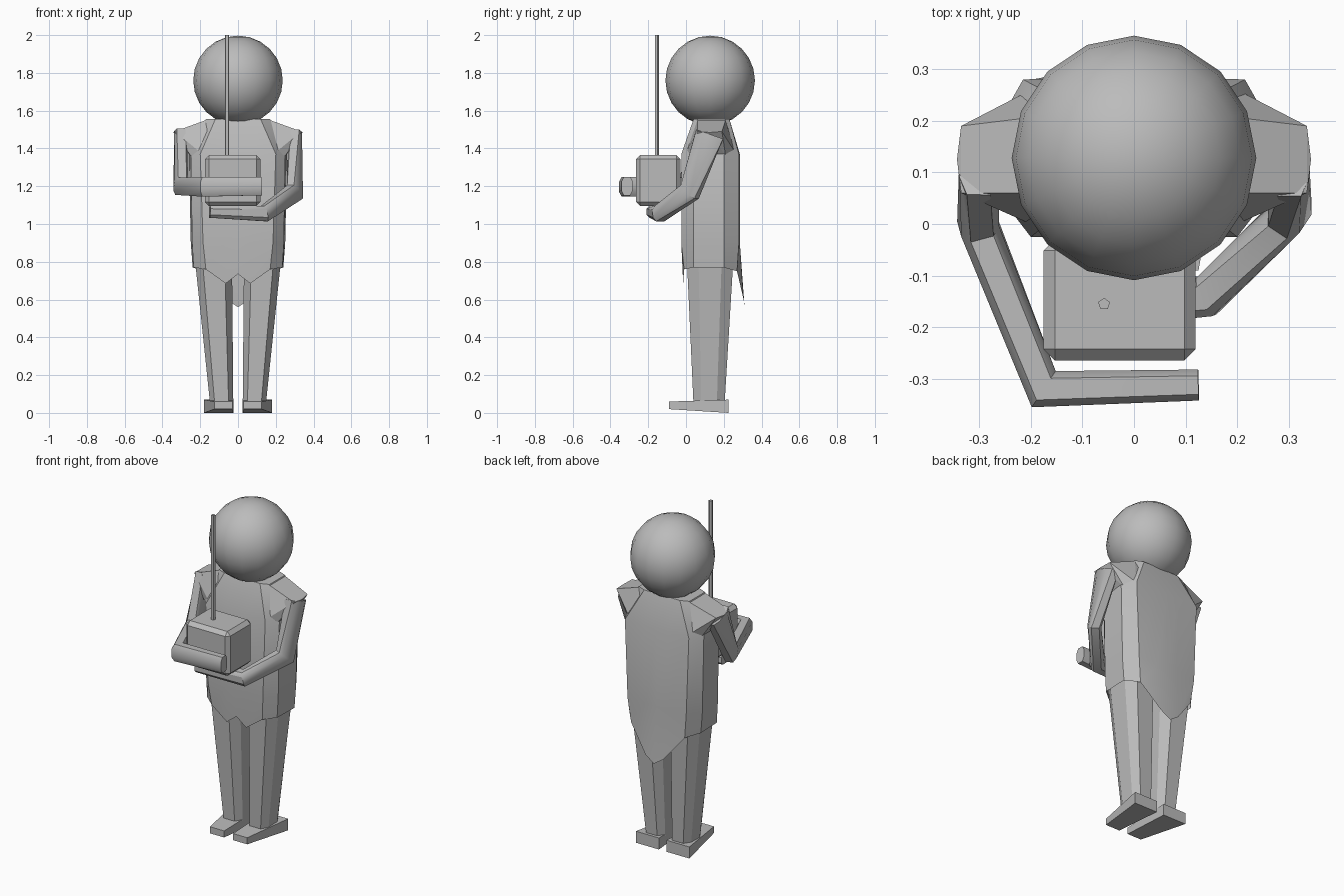
import bpy, bmesh, math
from mathutils import Vector

cube = bpy.data.objects.get("Cube")
if cube:
    bpy.data.objects.remove(cube, do_unlink=True)

grey = bpy.data.materials.new("plain grey")
grey.use_nodes = True
COLOR = (0.5, 0.5, 0.5, 1)
grey.diffuse_color = COLOR
grey.node_tree.nodes["Principled BSDF"].inputs["Base Color"].default_value = COLOR


def finish(name, bm, smooth=30):
    """Turn a bmesh into a shaded object."""
    bmesh.ops.recalc_face_normals(bm, faces=bm.faces)
    mesh = bpy.data.meshes.new(name)
    bm.to_mesh(mesh)
    bm.free()
    mesh.materials.append(grey)
    obj = bpy.data.objects.new(name, mesh)
    bpy.context.collection.objects.link(obj)
    bpy.ops.object.select_all(action="DESELECT")
    obj.select_set(True)
    bpy.context.view_layer.objects.active = obj
    if smooth:
        bpy.ops.object.shade_smooth_by_angle(angle=math.radians(smooth))
    return obj


def loft(name, rings, cap_start=True, cap_end=True, smooth=30):
    """Skin closed rings that share a point count."""
    bm = bmesh.new()
    loops = [[bm.verts.new(p) for p in ring] for ring in rings]
    n = len(loops[0])
    for a, b in zip(loops, loops[1:]):
        for i in range(n):
            j = (i + 1) % n
            bm.faces.new((a[i], a[j], b[j], b[i]))
    if cap_start:
        bm.faces.new(loops[0])
    if cap_end:
        bm.faces.new(loops[-1])
    return finish(name, bm, smooth)


def hull(name, points, smooth=0):
    bm = bmesh.new()
    verts = [bm.verts.new(p) for p in points]
    bmesh.ops.convex_hull(bm, input=verts)
    return finish(name, bm, smooth)


# Chamfered rectangle used for sleeves and trouser legs
SECTION = [(1, -.5), (1, .5), (.6, 1), (-.6, 1), (-1, .5), (-1, -.5), (-.6, -1), (.6, -1)]


def limb(name, path):
    """Sweep the section; each stop is (centre, half thickness, half depth)."""
    centres = [Vector(p) for p, _, _ in path]
    rings = []
    for i, (_, thin, deep) in enumerate(path):
        before = centres[i] - centres[max(i - 1, 0)]
        after = centres[min(i + 1, len(path) - 1)] - centres[i]
        t = (before.normalized() + after.normalized()).normalized()
        side = t.cross(Vector((0, 0, 1))).normalized()
        up = side.cross(t)
        rings.append([centres[i] + side * thin * u + up * deep * v for u, v in SECTION])
    return loft(name, rings, smooth=35)


# Head
bm = bmesh.new()
bmesh.ops.create_uvsphere(bm, u_segments=16, v_segments=12, radius=.237)
bmesh.ops.translate(bm, verts=bm.verts, vec=(0, .128, 1.76))
finish("head", bm, 60)

# Coat: half outline from front centre to back centre
# (hem x, y, z), (chest x, y), (collar x, y)
HALF = [
    ((0, -.015, .735), (0, -.025), (0, .04)),
    ((.065, -.015, .685), (.07, -.025), (.06, .04)),
    ((.17, -.01, .76), (.2, -.025), (.12, .04)),
    ((.235, .04, .77), (.25, .04), (.17, .06)),
    ((.24, .2, .77), (.26, .2), (.17, .21)),
    ((.18, .27, .75), (.215, .28), (.12, .23)),
    ((.06, .305, .6), (.08, .285), (.06, .23)),
    ((0, .31, .56), (0, .285), (0, .23)),
]


def whole(half):
    return half + [(-x, y, z) for x, y, z in reversed(half[1:-1])]


hem = whole([h for h, c, k in HALF])
waist = whole([((h[0] + c[0]) / 2, c[1], .9) for h, c, k in HALF])
chest = whole([(*c, 1.37) for h, c, k in HALF])
collar = whole([(*k, 1.555) for h, c, k in HALF])
loft("tail_coat", [hem, waist, chest, collar], cap_start=False)

for side, s in (("left", 1), ("right", -1)):
    # Shoulder wedge sloping out from the collar
    hull(side + "_shoulder", [(s * x, y, z) for x, y, z in (
        (.1, .06, 1.555), (.1, .21, 1.555), (.17, .06, 1.55), (.17, .21, 1.55),
        (.335, .06, 1.49), (.335, .19, 1.49), (.343, .125, 1.485),
        (.2, .0, 1.38), (.25, .03, 1.36), (.25, .21, 1.36), (.2, .26, 1.38))])
    # Tapered trouser leg
    rings = []
    for z, cx, cy, w, d in ((.06, .087, .122, .062, .083), (.85, .132, .128, .1, .125)):
        rings.append([(s * (cx + w * u), cy + d * v, z) for u, v in SECTION])
    loft(side + "_leg", rings, smooth=25)
    # Shoe, narrower at the toe
    hull(side + "_shoe", [(s * x, y, z) for x, y, z in (
        (.03, -.09, .02), (.125, -.09, .02), (.03, -.09, .06), (.125, -.09, .06),
        (.025, .225, 0), (.18, .225, 0), (.025, .225, .07), (.18, .225, .07))])

# Left arm passes under the box, right arm wraps around its front
limb("left_arm", [
    ((.3, .125, 1.475), .038, .075), ((.302, .02, 1.17), .036, .056),
    ((.14, -.14, 1.055), .04, .042), ((-.15, -.165, 1.065), .045, .032)])
limb("right_arm", [
    ((-.3, .125, 1.475), .038, .075), ((-.302, .0, 1.2), .038, .055),
    ((-.175, -.32, 1.197), .042, .052), ((.125, -.312, 1.2), .03, .048)])

# Box with chamfered edges
bm = bmesh.new()
bmesh.ops.create_cube(bm, size=1)
bmesh.ops.scale(bm, verts=bm.verts, vec=(.295, .235, .27))
bmesh.ops.translate(bm, verts=bm.verts, vec=(-.028, -.147, 1.23))
bmesh.ops.bevel(bm, geom=bm.edges[:], offset=.022, segments=1, affect="EDGES")
finish("box", bm, 0)

# Antenna
bm = bmesh.new()
bmesh.ops.create_cone(bm, cap_ends=True, segments=5, radius1=.012, radius2=.012, depth=.66)
bmesh.ops.translate(bm, verts=bm.verts, vec=(-.058, -.155, 1.67))
finish("antenna", bm, 0)
